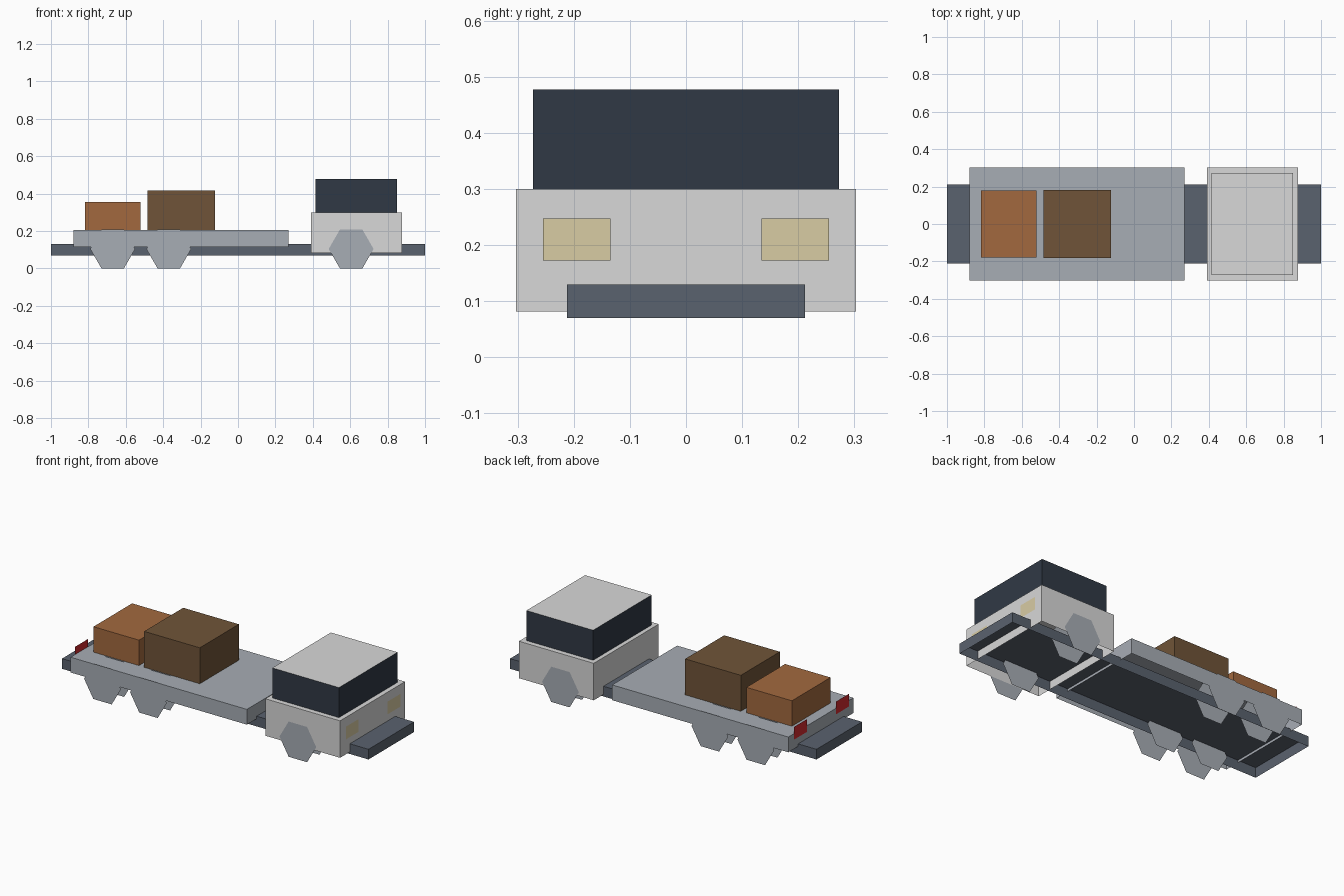
import bpy, bmesh, math
from mathutils import Matrix

default = bpy.data.objects.get("Cube")
if default:
    bpy.data.objects.remove(default, do_unlink=True)


def linear(c):
    c /= 255
    return c / 12.92 if c <= 0.04045 else ((c + 0.055) / 1.055) ** 2.4


def material(name, r, g, b):
    m = bpy.data.materials.new(name)
    m.use_nodes = True
    colour = (linear(r), linear(g), linear(b), 1)
    m.diffuse_color = colour
    m.node_tree.nodes["Principled BSDF"].inputs["Base Color"].default_value = colour
    return m


white = material("cab white", 216, 216, 216)
glass = material("dark glass", 48, 57, 69)
steel = material("light steel", 167, 173, 181)
frame = material("frame grey", 90, 98, 110)
orange = material("orange crate", 162, 105, 63)
brown = material("brown crate", 112, 84, 56)
cream = material("lamp cream", 216, 204, 164)
red = material("lamp red", 210, 42, 46)


def finish(name, bm, *mats):
    mesh = bpy.data.meshes.new(name)
    bm.to_mesh(mesh)
    bm.free()
    for m in mats:
        mesh.materials.append(m)
    obj = bpy.data.objects.new(name, mesh)
    bpy.context.collection.objects.link(obj)
    return obj


def shell(name, x0, x1, half_width, z0, z1, mat, top_mat=None):
    """Box with an open underside; the top may have its own colour."""
    bm = bmesh.new()
    place = Matrix.Translation(((x0 + x1) / 2, 0, (z0 + z1) / 2))
    size = Matrix.Diagonal((x1 - x0, 2 * half_width, z1 - z0, 1))
    bmesh.ops.create_cube(bm, size=1, matrix=place @ size)
    bm.normal_update()
    under = [f for f in bm.faces if f.normal.z < -0.9]
    bmesh.ops.delete(bm, geom=under, context='FACES')
    if top_mat:
        for f in bm.faces:
            f.material_index = int(f.normal.z > 0.9)
    return finish(name, bm, mat, *([top_mat] if top_mat else []))


def lamp(name, x, y, mat):
    """Flat upright lamp plate facing along x."""
    bm = bmesh.new()
    facing = math.copysign(math.pi / 2, x)
    place = Matrix.Translation((x, y, 0.21)) @ Matrix.Rotation(facing, 4, 'Y')
    size = Matrix.Diagonal((0.075, 0.12, 1, 1))
    bmesh.ops.create_grid(bm, x_segments=1, y_segments=1, size=0.5, matrix=place @ size)
    return finish(name, bm, mat)


def wheel(name, x, side):
    """Pair of six-sided discs, outer and inner."""
    bm = bmesh.new()
    for y, out in ((0.306, 1), (0.19, -1)):
        place = (Matrix.Translation((x, side * y, 0.104))
                 @ Matrix.Rotation(-side * out * math.pi / 2, 4, 'X')
                 @ Matrix.Rotation(math.pi / 2, 4, 'Z'))
        bmesh.ops.create_circle(bm, cap_ends=True, segments=6, radius=0.12, matrix=place)
    # keep a pointed corner fore and aft
    reach = max(v.co.x for v in bm.verts) - x
    if reach < 0.115:
        for y in (0.306, 0.19):
            verts = [v for v in bm.verts if abs(v.co.y - side * y) < 0.01]
            bmesh.ops.rotate(bm, verts=verts, cent=(x, side * y, 0.104),
                             matrix=Matrix.Rotation(math.pi / 6, 3, 'Y'))
    return finish(name, bm, steel)


# Frame, load bed and cab
shell("chassis", -1, 1, 0.212, 0.07, 0.13, frame)
shell("load_bed", -0.88, 0.27, 0.303, 0.115, 0.205, steel)
shell("cab_body", 0.39, 0.878, 0.303, 0.082, 0.30, white)
shell("cab_windows", 0.415, 0.85, 0.273, 0.30, 0.477, glass, white)

# Cargo
shell("small_crate", -0.817, -0.52, 0.18, 0.205, 0.355, orange)
shell("large_crate", -0.485, -0.122, 0.182, 0.205, 0.417, brown)

# Lamps and wheels on both sides
for side, label in ((1, "back"), (-1, "front")):
    lamp(f"headlamp_{label}", 0.882, side * 0.195, cream)
    lamp(f"tail_lamp_{label}", -0.884, side * 0.195, red)
    for axle, x in (("steering", 0.605), ("middle", -0.37), ("rear", -0.67)):
        wheel(f"{axle}_wheel_{label}", x, side)
